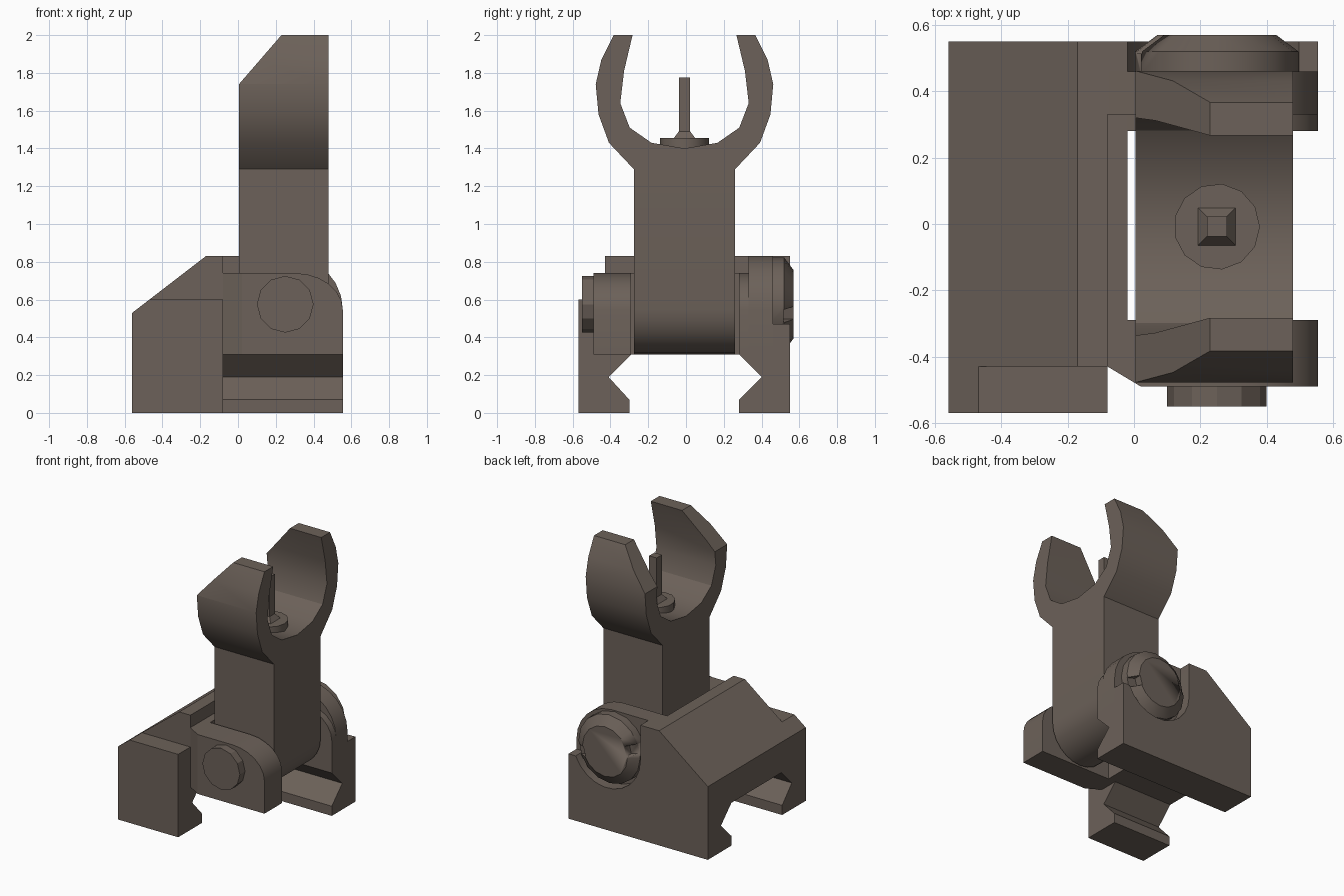
import bpy, bmesh, math
from mathutils import Vector

if "Cube" in bpy.data.objects:
    bpy.data.objects.remove(bpy.data.objects["Cube"])

mat = bpy.data.materials.new("dark_metal")
mat.diffuse_color = (0.15, 0.12, 0.10, 1)
mat.use_nodes = True
mat.node_tree.nodes["Principled BSDF"].inputs["Base Color"].default_value = mat.diffuse_color


def finish(bm, name):
    bmesh.ops.recalc_face_normals(bm, faces=bm.faces)
    me = bpy.data.meshes.new(name)
    bm.to_mesh(me)
    bm.free()
    ob = bpy.data.objects.new(name, me)
    ob.data.materials.append(mat)
    bpy.context.collection.objects.link(ob)
    return ob


def loft(name, axis, rings, cut=None):
    """Join 2D outlines [(position, points), ...] along an axis; optionally slice by a plane."""
    place = {"x": lambda a, p: (a, p[0], p[1]),
             "y": lambda a, p: (p[0], a, p[1]),
             "z": lambda a, p: (p[0], p[1], a)}[axis]
    bm = bmesh.new()
    vs = [[bm.verts.new(place(a, p)) for p in pts] for a, pts in rings]
    n = len(vs[0])
    for r, s in zip(vs, vs[1:]):
        for i in range(n):
            j = (i + 1) % n
            bm.faces.new((r[i], r[j], s[j], s[i]))
    bm.faces.new(vs[0])
    bm.faces.new(vs[-1])
    if cut:
        bmesh.ops.recalc_face_normals(bm, faces=bm.faces)
        geom = bm.verts[:] + bm.edges[:] + bm.faces[:]
        bmesh.ops.bisect_plane(bm, geom=geom, plane_co=cut[0], plane_no=cut[1], clear_outer=True)
        edges = [e for e in bm.edges if e.is_boundary]
        bmesh.ops.holes_fill(bm, edges=edges, sides=0)
    return finish(bm, name)


def prism(name, axis, a, b, pts, cut=None):
    return loft(name, axis, [(a, pts), (b, pts)], cut)


def arc(cx, cz, rx, rz, a0, a1, n):
    return [(cx + rx * math.cos(math.radians(a0 + (a1 - a0) * i / n)),
             cz + rz * math.sin(math.radians(a0 + (a1 - a0) * i / n))) for i in range(n + 1)]


def circle(cx, cz, r, n):
    return arc(cx, cz, r, r, 0, 360, n)[:-1]


def square(cx, cy, h):
    return [(cx - h, cy - h), (cx + h, cy - h), (cx + h, cy + h), (cx - h, cy + h)]


# Rail clamp block with dovetail groove and sloped top
slope = Vector((-0.30, 0, 0.39))
prism("clamp_block", "x", -0.56, -0.08,
      [(-0.57, 0), (-0.30, 0), (-0.30, 0.07), (-0.41, 0.19), (-0.29, 0.31), (0.28, 0.31),
       (0.40, 0.19), (0.28, 0.07), (0.28, 0), (0.55, 0), (0.55, 0.83), (-0.43, 0.83),
       (-0.43, 0.60), (-0.57, 0.60)], (Vector((-0.56, 0, 0.53)), slope))

# Rear jaw under the rear lug
prism("rear_jaw", "x", -0.08, 0.555,
      [(0.28, 0), (0.46, 0), (0.46, 0.32), (0.28, 0.31), (0.40, 0.19), (0.28, 0.07)])

# Bridge between the hinge lugs
prism("hinge_bridge", "z", 0.31, 0.74, [(-0.08, -0.29), (-0.02, -0.29), (-0.02, 0.33), (-0.08, 0.33)])

# Hinge lugs with rounded upper corner
low_round = arc(0.30, 0.545, 0.255, 0.195, 0, 90, 6)
high_round = arc(0.27, 0.545, 0.285, 0.285, 0, 90, 6)
prism("front_lug", "y", -0.49, -0.29, [(0.02, 0.31), (0.555, 0.31)] + low_round + [(0.02, 0.74)])
prism("front_lug_root", "z", 0.31, 0.74, [(-0.08, -0.43), (0.02, -0.49), (0.02, -0.29), (-0.08, -0.29)])
prism("rear_lug_inner", "y", 0.28, 0.33, [(-0.08, 0.31), (0.555, 0.31)] + low_round + [(-0.08, 0.74)])
prism("rear_lug", "y", 0.33, 0.46, [(-0.08, 0.31), (0.555, 0.31)] + high_round + [(-0.08, 0.83)])

# Outer cheek plate with a round pocket for the button
prism("rear_cheek", "y", 0.46, 0.55,
      [(-0.08, 0), (0.555, 0), (0.555, 0.47)] + arc(0.25, 0.575, 0.27, 0.27, -23, -180, 10)
      + [(-0.02, 0.83), (-0.08, 0.83)])

# Hinge pin and chamfered button
prism("hinge_pin", "y", -0.55, -0.48, circle(0.25, 0.575, 0.15, 12))
button = loft("release_button", "y", [(0.45, circle(0.25, 0.575, 0.247, 16)),
                                      (0.52, circle(0.25, 0.575, 0.247, 16)),
                                      (0.57, circle(0.25, 0.575, 0.18, 16))])
for i, ang in enumerate((165, -15)):
    a = math.radians(ang)
    u, v = Vector((math.cos(a), math.sin(a))), Vector((-math.sin(a), math.cos(a)))
    c = Vector((0.25, 0.575))
    notch = prism(f"notch_cutter_{i}", "y", 0.515, 0.60,
                  [tuple(c + u * r + v * w) for r, w in ((0.17, -0.035), (0.3, -0.035), (0.3, 0.035), (0.17, 0.035))])
    notch.hide_render = True
    notch.display_type = "WIRE"
    mod = button.modifiers.new("notch", "BOOLEAN")
    mod.operation = "DIFFERENCE"
    mod.object = notch

# Folding post with rounded foot
prism("sight_post", "y", -0.275, 0.26,
      arc(0.2425, 0.55, 0.2375, 0.24, 180, 360, 12) + [(0.48, 1.29), (0.005, 1.29)])

# Protective ears, mirrored half outline, bevelled at the -x top
MID = -0.008
outer = [(0.268, 1.29), (0.40, 1.43), (0.455, 1.58), (0.47, 1.74), (0.44, 1.87), (0.375, 2.0)]
inner = [(0.275, 2.0), (0.32, 1.81), (0.34, 1.64), (0.29, 1.51), (0.175, 1.43)]
half = outer + inner
prism("sight_ears", "x", 0.005, 0.48,
      [(MID + y, z) for y, z in half] + [(MID, 1.40)] + [(MID - y, z) for y, z in reversed(half)],
      (Vector((0.005, 0, 1.74)), Vector((-0.26, 0, 0.225))))

# Aiming pin on its round seat
prism("pin_seat", "z", 1.39, 1.455, circle(0.25, MID, 0.13, 13))
loft("aiming_pin", "z", [(1.45, square(0.25, MID, 0.06)), (1.49, square(0.25, MID, 0.03)),
                         (1.775, square(0.25, MID, 0.03))])

# Smooth only the curved runs
for ob in bpy.context.collection.objects:
    ob.select_set(True)
bpy.context.view_layer.objects.active = button
bpy.ops.object.shade_smooth_by_angle(angle=math.radians(29))
